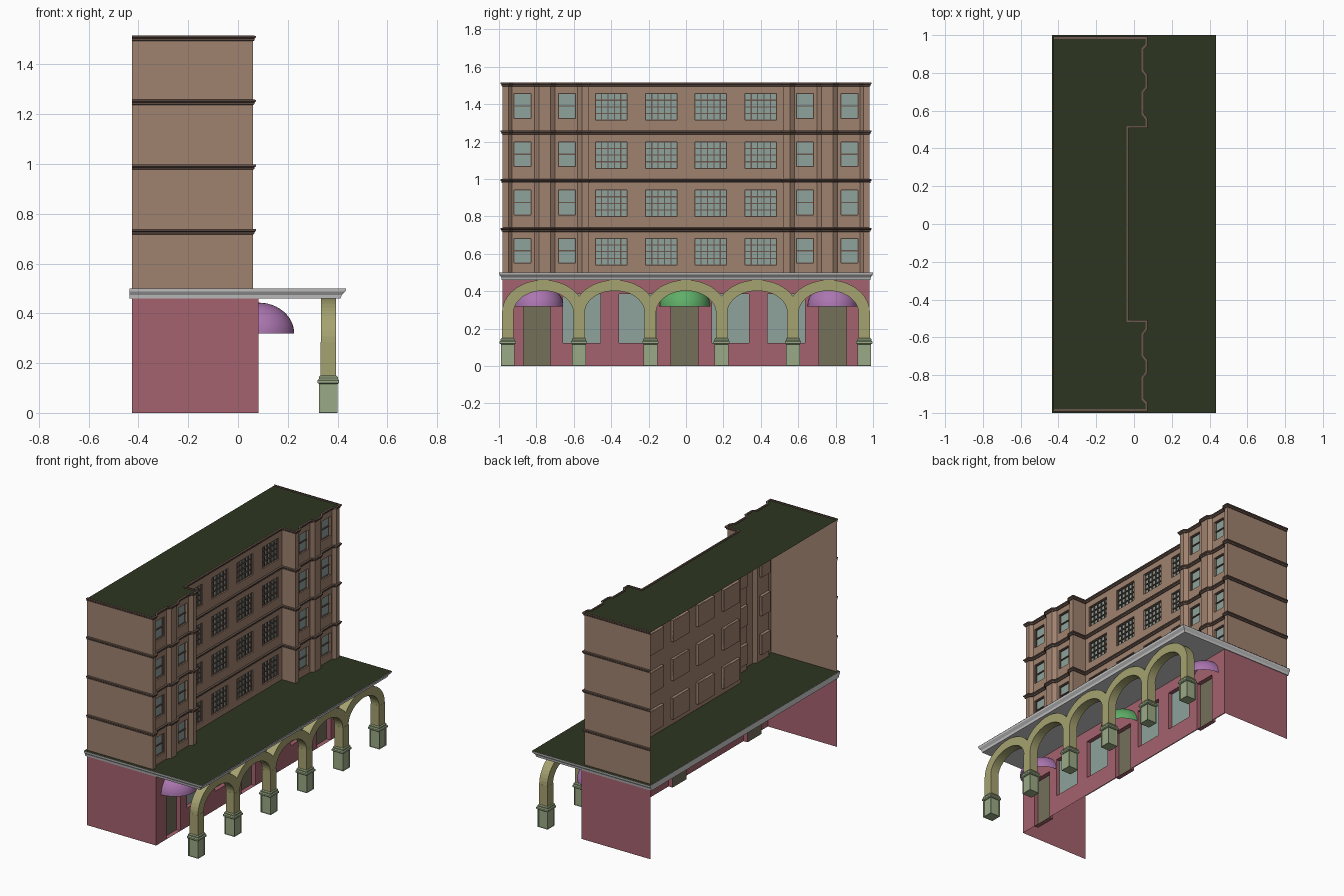
import bpy, bmesh, math
from mathutils import Vector

if "Cube" in bpy.data.objects:
    bpy.data.objects.remove(bpy.data.objects["Cube"])


def material(name, hexcode):
    rgb = [int(hexcode[i:i + 2], 16) / 255 for i in (0, 2, 4)]
    m = bpy.data.materials.new(name)
    m.diffuse_color = [((c + 0.055) / 1.055) ** 2.4 for c in rgb] + [1]
    m.use_nodes = True
    m.node_tree.nodes["Principled BSDF"].inputs["Base Color"].default_value = m.diffuse_color
    return m


BRICK = material("brown_wall", "a0826f")
TRIM = material("dark_trim", "6b574d")
GLASS = material("glass", "8ea29c")
PINK = material("pink_wall", "a5626e")
DOOR = material("door_olive", "75705a")
OLIVE = material("arch_olive", "a5a270")
BASE = material("base_green", "9aaa86")
ROOF = material("roof_green", "2d3520")
PURPLE = material("purple_awning", "ab76b0")
GREEN = material("green_awning", "5fae68")


class Part:
    """Collects polygons and becomes one object."""
    def __init__(self, name, mat=None):
        self.name, self.mat, self.bm = name, mat, bmesh.new()

    def face(self, *pts):
        return self.bm.faces.new([self.bm.verts.new(p) for p in pts])

    def box(self, x0, x1, y0, y1, z0, z1):
        self.loft([[(x0, y0, z), (x1, y0, z), (x1, y1, z), (x0, y1, z)] for z in (z0, z1)], True)

    def loft(self, rings, closed=False, caps=True):
        vs = [[self.bm.verts.new(p) for p in r] for r in rings]
        n = len(vs[0])
        out = []
        for a, b in zip(vs, vs[1:]):
            for i in range(n if closed else n - 1):
                j = (i + 1) % n
                out.append(self.bm.faces.new((a[i], a[j], b[j], b[i])))
        if closed and caps:
            self.bm.faces.new(vs[0][::-1])
            self.bm.faces.new(vs[-1])
        return out

    def done(self, weld=True, smooth=False):
        if weld:
            bmesh.ops.remove_doubles(self.bm, verts=self.bm.verts, dist=1e-5)
        me = bpy.data.meshes.new(self.name)
        self.bm.to_mesh(me)
        ob = bpy.data.objects.new(self.name, me)
        bpy.context.collection.objects.link(ob)
        if self.mat:
            me.materials.append(self.mat)
        if smooth:
            for p in me.polygons:
                p.use_smooth = True
        return ob


def wall(part, x, y0, y1, z0, z1, holes, depth):
    """Sheet facing +x with rectangular openings, each with reveals."""
    ys = sorted({y0, y1, *(v for h in holes for v in h[:2])})
    zs = sorted({z0, z1, *(v for h in holes for v in h[2:])})
    for a, b in zip(ys, ys[1:]):
        for c, d in zip(zs, zs[1:]):
            my, mz = (a + b) / 2, (c + d) / 2
            if not any(h[0] < my < h[1] and h[2] < mz < h[3] for h in holes):
                part.face((x, a, c), (x, b, c), (x, b, d), (x, a, d))
    for a, b, c, d in holes:
        loop = [(a, c), (b, c), (b, d), (a, d)]
        part.loft([[(x - t, y, z) for y, z in loop] for t in (0, depth)], True, False)


def rect(part, x, h):
    a, b, c, d = h
    part.face((x, a, c), (x, b, c), (x, b, d), (x, a, d))


def ring(cx, cy, h, z):
    return [(cx - h, cy - h, z), (cx + h, cy - h, z), (cx + h, cy + h, z), (cx - h, cy + h, z)]


# Plan outline of the upper storeys: pilasters, bays and recessed centre
half = [(-.425, .98), (.06, .98), (.06, .95), (.04, .93), (.04, .81), (.06, .785), (.06, .725),
        (.04, .70), (.04, .58), (.06, .555), (.06, .52), (-.04, .52)]
plan = half + [(x, -y) for x, y in reversed(half)]
Z0, Z1 = .5, 1.51
FLOORS = [i * .258 for i in range(4)]

# Upper walls with window openings
walls = Part("upper_walls", BRICK)
panes = Part("upper_window_glass", GLASS)
bars = Part("window_bars", TRIM)
backs = Part("window_backs", BRICK)
D = .02
for (xa, ya), (xb, yb) in zip(plan, plan[1:]):
    lo, hi = min(ya, yb), max(ya, yb)
    holes, nx, nz = [], 1, 2
    if xa == xb == .04:
        mid = math.copysign(.875 if hi > .8 or lo < -.8 else .637, lo)
        if abs(mid) > .8:
            mid = math.copysign(.874, lo)
        holes = [(mid - .046, mid + .046, .55 + f, .682 + f) for f in FLOORS]
    elif xa == xb == -.04:
        nx, nz = 5, 4
        holes = [(m - .085, m + .085, .54 + f, .682 + f)
                 for m in (-.4, -.132, .132, .4) for f in FLOORS]
    if not holes:
        walls.face((xa, ya, Z0), (xb, yb, Z0), (xb, yb, Z1), (xa, ya, Z1))
        continue
    wall(walls, xa, lo, hi, Z0, Z1, holes, D)
    for h in holes:
        a, b, c, d = h
        rect(panes, xa - D + .003, h)
        rect(backs, xa - D, h)
        x0, x1, t = xa - D + .003, xa - D + .011, .003
        for i in range(nx + 1):
            y = a + (b - a) * i / nx
            bars.box(x0, x1, max(a, y - t), min(b, y + t), c, d)
        for i in range(nz + 1):
            z = c + (d - c) * i / nz
            bars.box(x0, x1, a, b, max(c, z - t), min(d, z + t))
walls.done()
panes.done()
backs.done()
bars.done(weld=False)


def offset(path, d):
    """Mitred outward offset of an open plan path."""
    res = []
    for i, p in enumerate(path):
        ns = []
        for j in (i - 1, i):
            if 0 <= j < len(path) - 1:
                e = Vector(path[j + 1]) - Vector(path[j])
                ns.append(Vector((-e.y, e.x)).normalized())
        n = (ns[0] + ns[-1]).normalized()
        res.append(Vector(p) + n * d / max(.4, n.dot(ns[0])))
    return res


# String courses and cornice following the outline
for k, z in enumerate((.73, .99, 1.25, 1.507)):
    band = Part("string_course_%d" % (k + 1), TRIM)
    prof = [(0, -.013), (.005, -.011), (.007, -.003), (.012, .001), (.012, .008), (0, .009)]
    band.loft([[(p.x, p.y, z + h) for p in offset(plan, d)] for d, h in prof])
    band.done()

# Roof
roof = Part("roof", ROOF)
roof.face(*[(x, y, Z1) for x, y in reversed(plan)])
roof.done()

# Canopy slab with flared edge, and its flat top
slab = Part("canopy_slab")
slab.loft([[(-.435, -y, z), (x, -y, z), (x, y, z), (-.435, y, z)] for x, y, z in
           ((.412, .985, .46), (.417, .988, .474), (.432, .998, .488), (.435, 1, .499))], True)
slab.done()
deck = Part("canopy_deck", ROOF)
deck.face((-.435, -1, .5), (.435, -1, .5), (.435, 1, .5), (-.435, 1, .5))
deck.done()

# Ground storey: side walls, front with doors and windows
ground = Part("ground_walls", PINK)
for y in (-.98, .98):
    ground.face((-.425, y, 0), (.083, y, 0), (.083, y, .46), (-.425, y, .46))
doors = [(m - .073, m + .073, 0, .33) for m in (-.797, -.008, .785)]
shops = [(m - .1, m + .1, .124, .385) for m in (-.557, -.258, .238, .535)]
wall(ground, .083, -.98, .98, 0, .46, doors + shops, .03)
ground.done()
leaf = Part("doors", DOOR)
for h in doors:
    rect(leaf, .053, h)
leaf.done()
shop_glass = Part("shop_glass", GLASS)
for h in shops:
    rect(shop_glass, .055, h)
shop_glass.done()

# Quarter-dome awnings
for name, y0, mat in (("awning_left", -.792, PURPLE), ("awning_centre", -.006, GREEN),
                      ("awning_right", .785, PURPLE)):
    dome = Part(name, mat)
    dome.loft([[(.083 + .143 * math.cos(u) * math.sin(v), y0 + .135 * math.cos(u) * math.cos(v),
                 .318 + .125 * math.sin(u)) for v in [math.pi * i / 24 for i in range(25)]]
               for u in [math.pi / 2 * j / 12 for j in range(13)]])
    dome.done(smooth=True)

# Arcade: pedestals, shafts and open-spandrel arches
CX, PITCH = .363, .3812
cols = [(i - 2.5) * PITCH for i in range(6)]
peds = Part("pedestals", BASE)
shafts = Part("column_shafts", OLIVE)
for y in cols:
    sides = peds.loft([ring(CX, y, .037, z) for z in (0, .118)], True)
    bmesh.ops.inset_individual(peds.bm, faces=sides, thickness=.009)
    bmesh.ops.inset_individual(peds.bm, faces=sides, thickness=.002, depth=-.005)
    peds.loft([ring(CX, y, h, z) for h, z in
               ((.037, .116), (.043, .121), (.043, .131), (.038, .137), (.038, .144), (.033, .15))], True)
    shafts.box(CX - .031, CX + .031, y - .031, y + .031, .148, .285)
peds.done(weld=False)
shafts.done(weld=False)

arches = Part("arches", OLIVE)
for y in [(a + b) / 2 for a, b in zip(cols, cols[1:])]:
    rings = []
    for i in range(25):
        t = math.pi * i / 24
        c, s = math.cos(t), math.sin(t)
        inner, outer = (y + .16 * c, .285 + .117 * s), (y + .221 * c, .285 + .175 * s)
        rings.append([(CX - .03, *inner), (CX + .03, *inner), (CX + .03, *outer), (CX - .03, *outer)])
    arches.loft(rings, True)
arches.done(weld=False)

# Consistent normals on the closed parts
for ob in bpy.context.collection.objects:
    if ob.name in ("pedestals", "column_shafts", "arches", "window_bars", "canopy_slab"):
        bm = bmesh.new()
        bm.from_mesh(ob.data)
        bmesh.ops.recalc_face_normals(bm, faces=bm.faces)
        bm.to_mesh(ob.data)
        bm.free()
